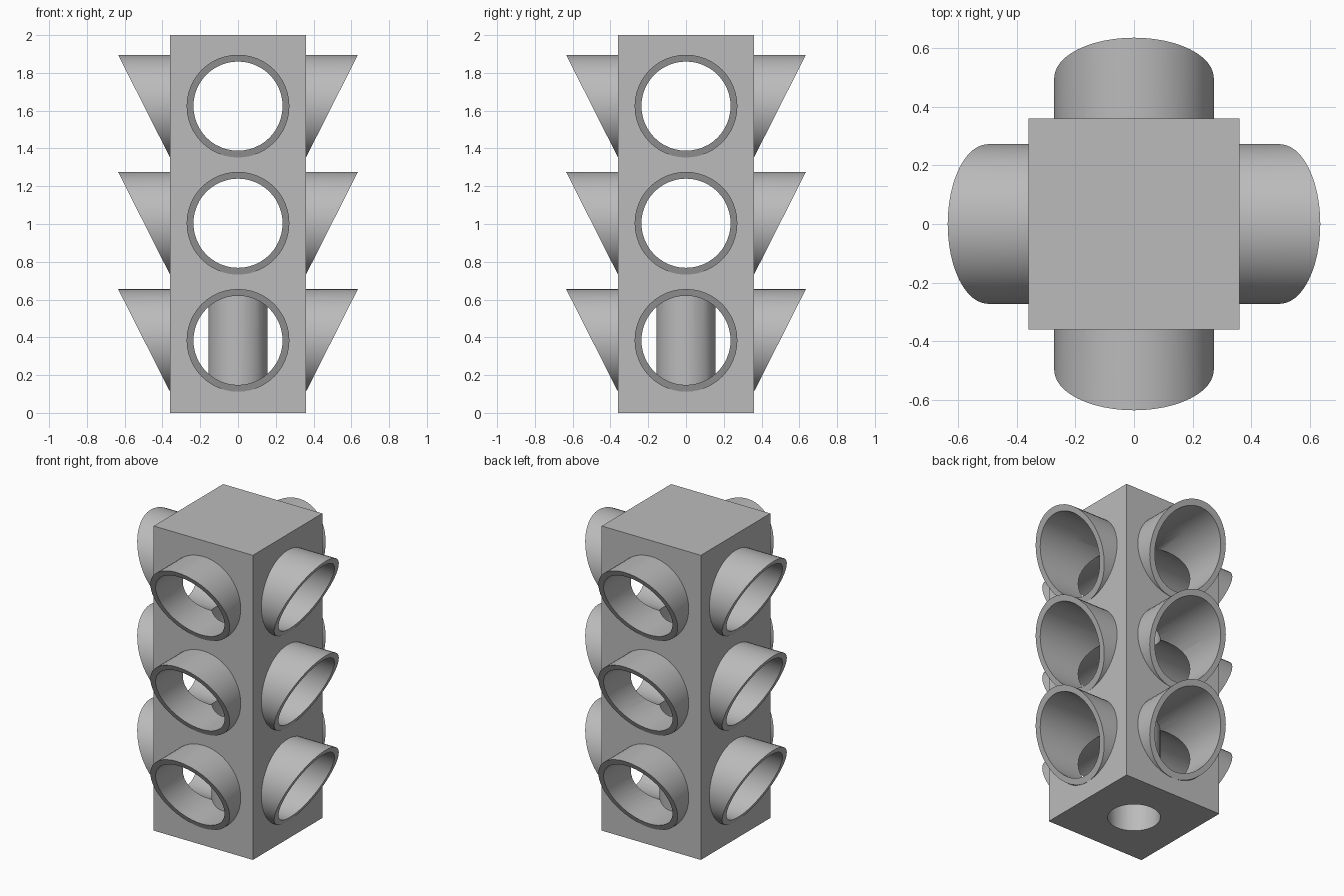
import bpy, bmesh
from math import sin, cos, pi, radians
from mathutils import Matrix

old = bpy.data.objects.get("Cube")
if old:
    bpy.data.objects.remove(old, do_unlink=True)

HALF = 0.36            # half width of the housing
REACH = 0.275          # how far each visor sticks out at the top
OUTER, INNER = 0.272, 0.236
LAMPS = (0.384, 1.004, 1.624)
SIDES = 48

grey = bpy.data.materials.new("plain grey")
grey.use_nodes = True
grey.diffuse_color = (0.5, 0.5, 0.5, 1)
grey.node_tree.nodes["Principled BSDF"].inputs["Base Color"].default_value = (0.5, 0.5, 0.5, 1)


def add_object(name, bm):
    bmesh.ops.recalc_face_normals(bm, faces=bm.faces)
    mesh = bpy.data.meshes.new(name)
    bm.to_mesh(mesh)
    bm.free()
    mesh.materials.append(grey)
    obj = bpy.data.objects.new(name, mesh)
    bpy.context.collection.objects.link(obj)
    return obj


def smooth(obj):
    bpy.ops.object.select_all(action="DESELECT")
    obj.select_set(True)
    bpy.context.view_layer.objects.active = obj
    bpy.ops.object.shade_smooth_by_angle(angle=radians(35))


def cut_cylinder(target, name, radius, length, matrix):
    """Subtract one cylinder from the target."""
    bm = bmesh.new()
    bmesh.ops.create_cone(bm, cap_ends=True, segments=SIDES, radius1=radius,
                          radius2=radius, depth=length, matrix=matrix)
    cutter = add_object(name, bm)
    mod = target.modifiers.new(name, "BOOLEAN")
    mod.operation, mod.solver, mod.object = "DIFFERENCE", "EXACT", cutter
    bpy.context.view_layer.objects.active = target
    bpy.ops.object.modifier_apply(modifier=mod.name)
    bpy.data.objects.remove(cutter, do_unlink=True)


def visor(name, z, turn):
    """Slant-cut tube: full reach at the top, flush with the wall at the bottom."""
    bm = bmesh.new()

    def ring(radius, slanted):
        verts = []
        for i in range(SIDES):
            a = 2 * pi * i / SIDES
            h = radius * sin(a)
            out = REACH * (h + OUTER) / (2 * OUTER) if slanted else 0
            verts.append(bm.verts.new((radius * cos(a), -HALF - out, z + h)))
        return verts

    rings = [ring(OUTER, False), ring(OUTER, True), ring(INNER, True), ring(INNER, False)]
    for a, b in zip(rings, rings[1:]):
        for i in range(SIDES):
            j = (i + 1) % SIDES
            bm.faces.new((a[i], a[j], b[j], b[i]))
    bmesh.ops.remove_doubles(bm, verts=bm.verts, dist=1e-5)
    bmesh.ops.rotate(bm, verts=bm.verts, matrix=Matrix.Rotation(turn, 3, "Z"))
    smooth(add_object(name, bm))


# Housing block
bm = bmesh.new()
bmesh.ops.create_cube(bm, size=1, matrix=Matrix.Translation((0, 0, 1))
                      @ Matrix.Diagonal((2 * HALF, 2 * HALF, 2, 1)))
housing = add_object("housing", bm)

# Crossing lamp bores through the housing
for z in LAMPS:
    for axis in "XY":
        cut_cylinder(housing, "bore_cutter", INNER, 1.2,
                     Matrix.Translation((0, 0, z)) @ Matrix.Rotation(pi / 2, 4, axis))

# Wiring hole from the base up to the top lamp
cut_cylinder(housing, "wire_cutter", 0.157, LAMPS[-1] + 0.1,
             Matrix.Translation((0, 0, LAMPS[-1] / 2 - 0.05)))
smooth(housing)

# Three visors on each of the four sides
for k, side in enumerate(("front", "left", "back", "right")):
    for z, level in zip(LAMPS, ("lower", "middle", "upper")):
        visor(f"{side}_{level}_visor", z, k * pi / 2)
